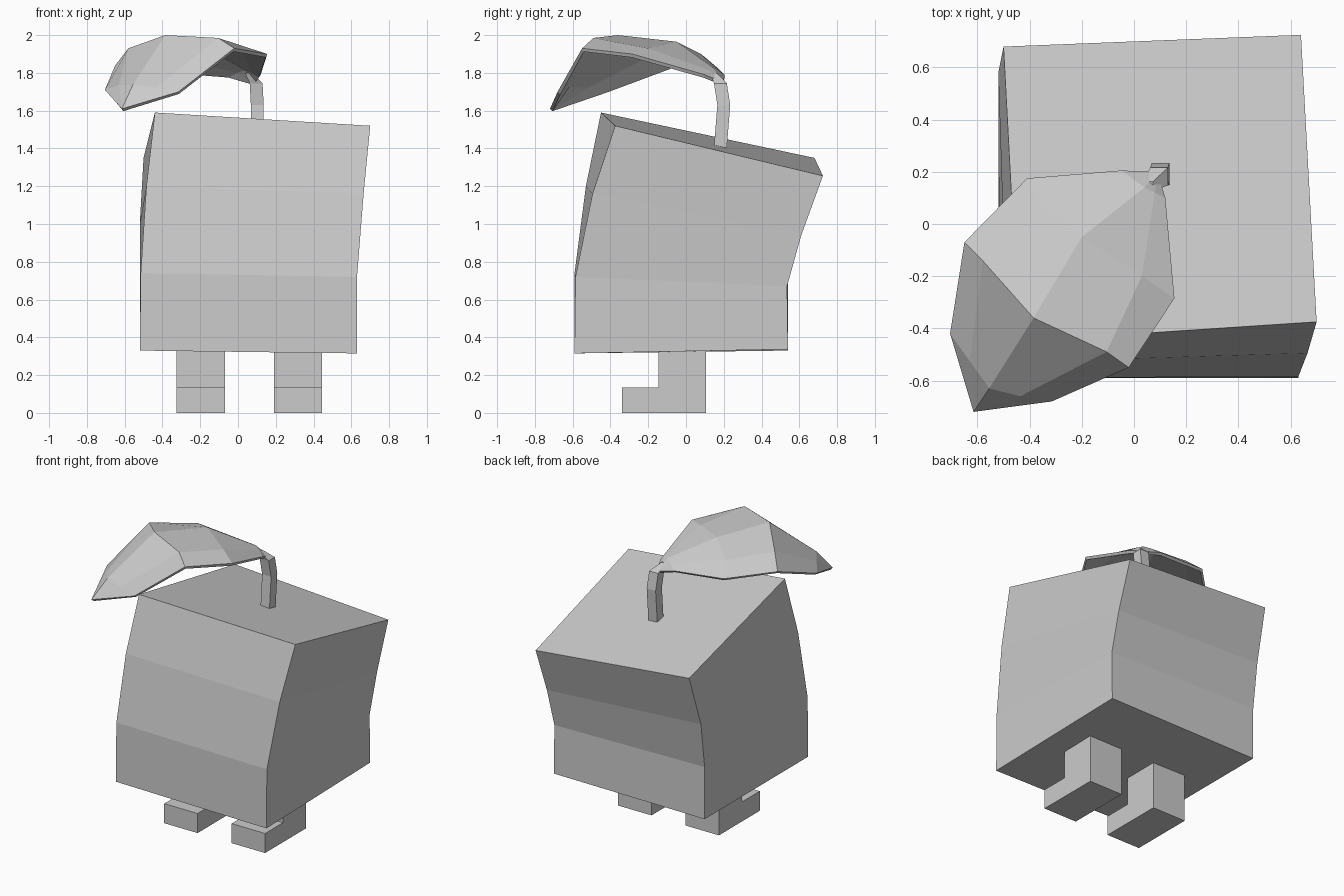
import bpy, bmesh


def finish(name, bm):
    bmesh.ops.remove_doubles(bm, verts=bm.verts[:], dist=0.0005)
    mesh = bpy.data.meshes.new(name)
    bm.to_mesh(mesh)
    bm.free()
    obj = bpy.data.objects.new(name, mesh)
    bpy.context.collection.objects.link(obj)
    return obj


def loft(name, rows, closed):
    """Skin matching rows of points; closed rows are also capped."""
    bm = bmesh.new()
    rings = [[bm.verts.new(p) for p in row] for row in rows]
    n = len(rings[0])
    for a, b in zip(rings, rings[1:]):
        for j in range(n if closed else n - 1):
            k = (j + 1) % n
            bm.faces.new((a[j], a[k], b[k], b[j]))
    if closed:
        bm.faces.new(rings[0][::-1])
        bm.faces.new(rings[-1])
    return finish(name, bm)


# Block body, leaning and twisting (corners: front left, front right, back right, back left)
loft("body", [
    [(-.52, -.59, .33), (.63, -.59, .315), (.63, .54, .337), (-.52, .54, .33)],
    [(-.515, -.59, .74), (.63, -.585, .72), (.63, .535, .67), (-.52, .54, .69)],
    [(-.485, -.53, 1.20), (.665, -.495, 1.16), (.635, .61, .94), (-.52, .58, 1.0)],
    [(-.44, -.45, 1.59), (.70, -.375, 1.52), (.64, .725, 1.255), (-.50, .68, 1.35)],
], True)

# L-shaped legs with feet pointing forward
profile = [(-.34, 0), (.105, 0), (.105, .34), (-.145, .34), (-.145, .135), (-.34, .135)]
for name, x in (("left_leg", -.325), ("right_leg", .19)):
    # x runs high to low so that the faces point outward
    loft(name, [[(x + w, y, z) for y, z in profile] for w in (0, .255)], True)

# Square stem, bending forward into the leaf
stem = [(.102, .18, 1.38, .034), (.102, .20, 1.63, .034),
        (.096, .182, 1.745, .034), (.055, .145, 1.80, .018)]
loft("stem", [[(x - r, y - r, z), (x + r, y - r, z), (x + r, y + r, z), (x - r, y + r, z)]
              for x, y, z, r in stem], True)

# Drooping leaf, rows from tip to base, each from left edge to right edge
leaf = loft("leaf", [
    [(-.615, -.72, 1.61)] * 5,
    [(-.705, -.42, 1.71), (-.63, -.525, 1.735), (-.555, -.63, 1.74),
     (-.435, -.66, 1.72), (-.315, -.68, 1.70)],
    [(-.65, -.07, 1.84), (-.58, -.14, 1.93), (-.385, -.36, 2.0),
     (-.105, -.49, 1.985), (-.02, -.55, 1.93)],
    [(-.41, .175, 1.82), (-.36, .08, 1.90), (-.2, -.05, 1.965),
     (.03, -.2, 1.93), (.155, -.285, 1.90)],
    [(-.05, .205, 1.79), (0, .17, 1.815), (.04, .14, 1.83),
     (.08, .12, 1.815), (.12, .10, 1.79)],
    [(.09, .20, 1.75)] * 5,
], False)
solid = leaf.modifiers.new("thickness", 'SOLIDIFY')
solid.thickness = 0.02
solid.offset = -1
